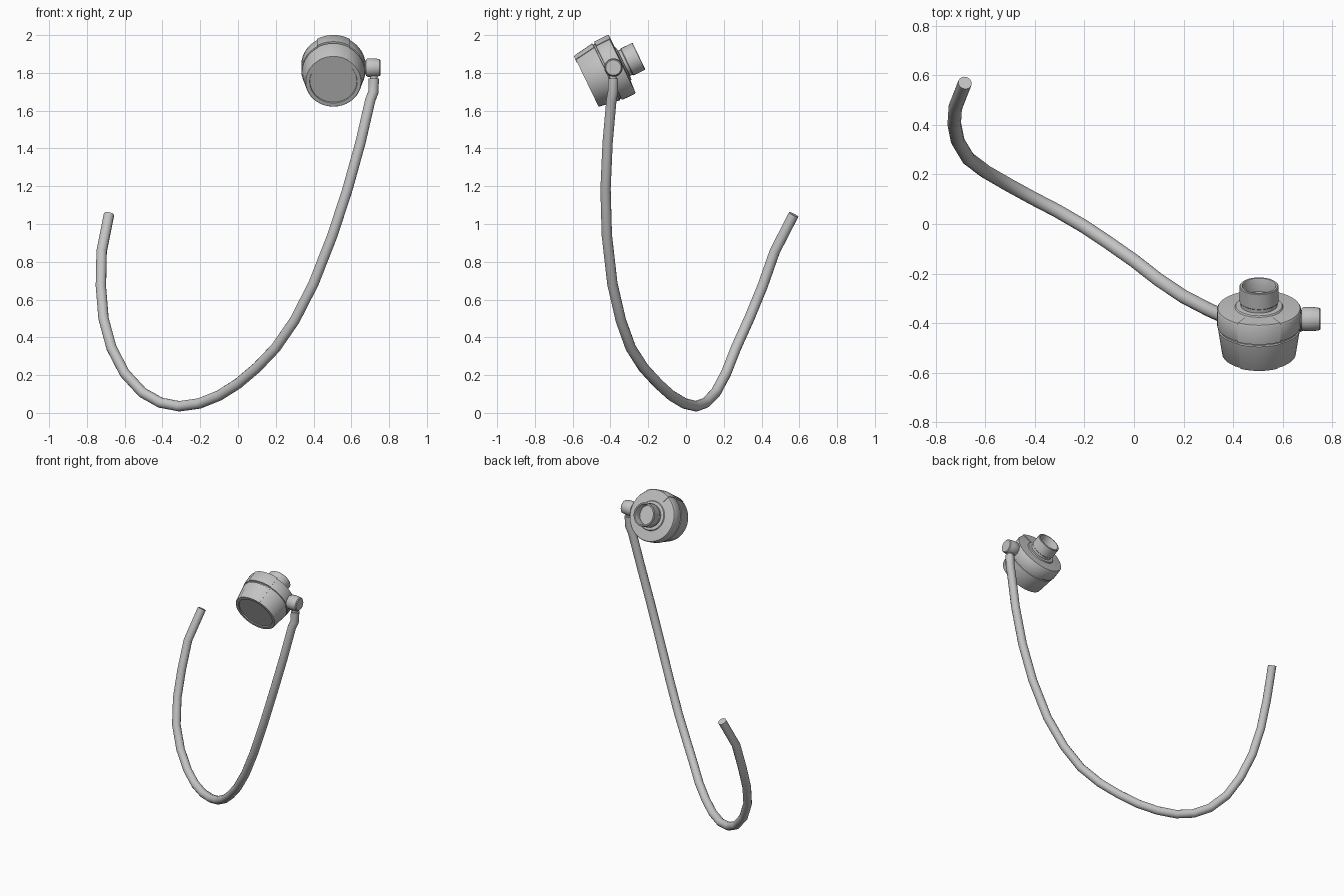
import bpy, bmesh, math
from mathutils import Matrix, Vector

if "Cube" in bpy.data.objects:
    bpy.data.objects.remove(bpy.data.objects["Cube"])

grey = bpy.data.materials.new("plain grey")
grey.diffuse_color = (0.55, 0.55, 0.55, 1)
grey.use_nodes = True
grey.node_tree.nodes["Principled BSDF"].inputs["Base Color"].default_value = grey.diffuse_color


def finish(obj, angle=35):
    obj.data.materials.clear()
    obj.data.materials.append(grey)
    bpy.ops.object.select_all(action='DESELECT')
    obj.select_set(True)
    bpy.context.view_layer.objects.active = obj
    bpy.ops.object.shade_smooth_by_angle(angle=math.radians(angle))


def mesh_object(name, bm, matrix):
    bmesh.ops.remove_doubles(bm, verts=bm.verts, dist=1e-5)
    bmesh.ops.recalc_face_normals(bm, faces=bm.faces)
    me = bpy.data.meshes.new(name)
    bm.to_mesh(me)
    bm.free()
    me.transform(matrix)
    obj = bpy.data.objects.new(name, me)
    bpy.context.collection.objects.link(obj)
    finish(obj)


def lathe(name, profile, matrix, sides=32):
    """Revolve (radius, height) points around local z."""
    bm = bmesh.new()
    verts = [bm.verts.new((r, 0, h)) for r, h in profile]
    edges = [bm.edges.new(p) for p in zip(verts, verts[1:])]
    bmesh.ops.spin(bm, geom=verts + edges, cent=(0, 0, 0), axis=(0, 0, 1),
                   angle=2 * math.pi, steps=sides)
    mesh_object(name, bm, matrix)


def curved_plate(name, section, half_angle, matrix, steps=8):
    """Sweep a closed (radius, height) section over an arc centred on local -y."""
    bm = bmesh.new()
    rings = []
    for i in range(steps + 1):
        a = -math.pi / 2 + half_angle * (2 * i / steps - 1)
        rings.append([bm.verts.new((r * math.cos(a), r * math.sin(a), h)) for r, h in section])
    n = len(section)
    for a, b in zip(rings, rings[1:]):
        for j in range(n):
            bm.faces.new((a[j], a[(j + 1) % n], b[(j + 1) % n], b[j]))
    bm.faces.new(rings[0])
    bm.faces.new(rings[-1])
    mesh_object(name, bm, matrix)


# Tilted head frame: local z runs from the front face to the rear nozzle
head = Matrix.Translation((0.505, -0.527, 1.754)) @ Matrix.Rotation(math.radians(-64.2), 4, 'X')

# Head housing: recessed front, tapered cup, seam groove, rear drum
lathe("head_housing", [
    (0, 0.006), (0.124, 0.006), (0.126, 0), (0.146, 0), (0.149, 0.004),
    (0.166, 0.116), (0.161, 0.118), (0.161, 0.126), (0.168, 0.128),
    (0.170, 0.135), (0.170, 0.202), (0.166, 0.208), (0.098, 0.213),
    (0.094, 0.219), (0.076, 0.221), (0, 0.221)], head, 40)

# Open rear nozzle
lathe("nozzle", [
    (0.074, 0.215), (0.074, 0.236), (0.079, 0.240), (0.079, 0.306),
    (0.076, 0.309), (0.068, 0.309), (0.066, 0.305), (0.066, 0.250), (0, 0.250)], head)

# Raised panels on top of the cup and the drum
half = math.radians(30)
curved_plate("drum_panel", [(0.150, 0.128), (0.173, 0.128), (0.174, 0.207),
                            (0.170, 0.213), (0.100, 0.215), (0.100, 0.205)], half, head)
curved_plate("cup_panel", [(0.130, 0.002), (0.130, -0.002), (0.149, -0.002),
                           (0.152, 0.003), (0.169, 0.116), (0.150, 0.116)], half, head)

# Side pivot knob, axis along x
lathe("pivot_knob", [
    (0, -0.045), (0.034, -0.045), (0.034, 0.012), (0.043, 0.014), (0.049, 0.024),
    (0.049, 0.060), (0.045, 0.086), (0.040, 0.091), (0, 0.091)],
    Matrix.Translation((0.663, -0.384, 1.828)) @ Matrix.Rotation(math.pi / 2, 4, 'Y'), 24)

# Short neck joining the cable to the knob
lathe("cable_neck", [(0, -0.01), (0.019, -0.01), (0.019, 0.085), (0, 0.085)],
      Matrix.Translation((0.719, -0.386, 1.745)), 16)

# Long drooping cable
path = [
    (-0.683, 0.570, 1.05), (-0.722, 0.470, 0.855), (-0.726, 0.405, 0.67),
    (-0.712, 0.335, 0.50), (-0.670, 0.265, 0.345), (-0.600, 0.212, 0.210),
    (-0.505, 0.157, 0.107), (-0.410, 0.105, 0.054), (-0.310, 0.053, 0.035),
    (-0.205, -0.008, 0.050), (-0.100, -0.078, 0.092), (0.000, -0.148, 0.155),
    (0.100, -0.226, 0.240), (0.200, -0.293, 0.345), (0.300, -0.345, 0.490),
    (0.400, -0.390, 0.685), (0.500, -0.419, 0.940), (0.580, -0.426, 1.185),
    (0.648, -0.415, 1.430), (0.700, -0.395, 1.655), (0.717, -0.387, 1.700),
    (0.719, -0.386, 1.770)]
cu = bpy.data.curves.new("cable", 'CURVE')
cu.dimensions = '3D'
cu.bevel_depth = 0.028
cu.bevel_resolution = 4
cu.use_fill_caps = True
sp = cu.splines.new('POLY')
sp.points.add(len(path) - 1)
for p, co in zip(sp.points, path):
    p.co = (*co, 1)
cable = bpy.data.objects.new("cable", cu)
bpy.context.collection.objects.link(cable)
bpy.ops.object.select_all(action='DESELECT')
cable.select_set(True)
bpy.context.view_layer.objects.active = cable
bpy.ops.object.convert(target='MESH')
finish(bpy.context.view_layer.objects.active, 45)
